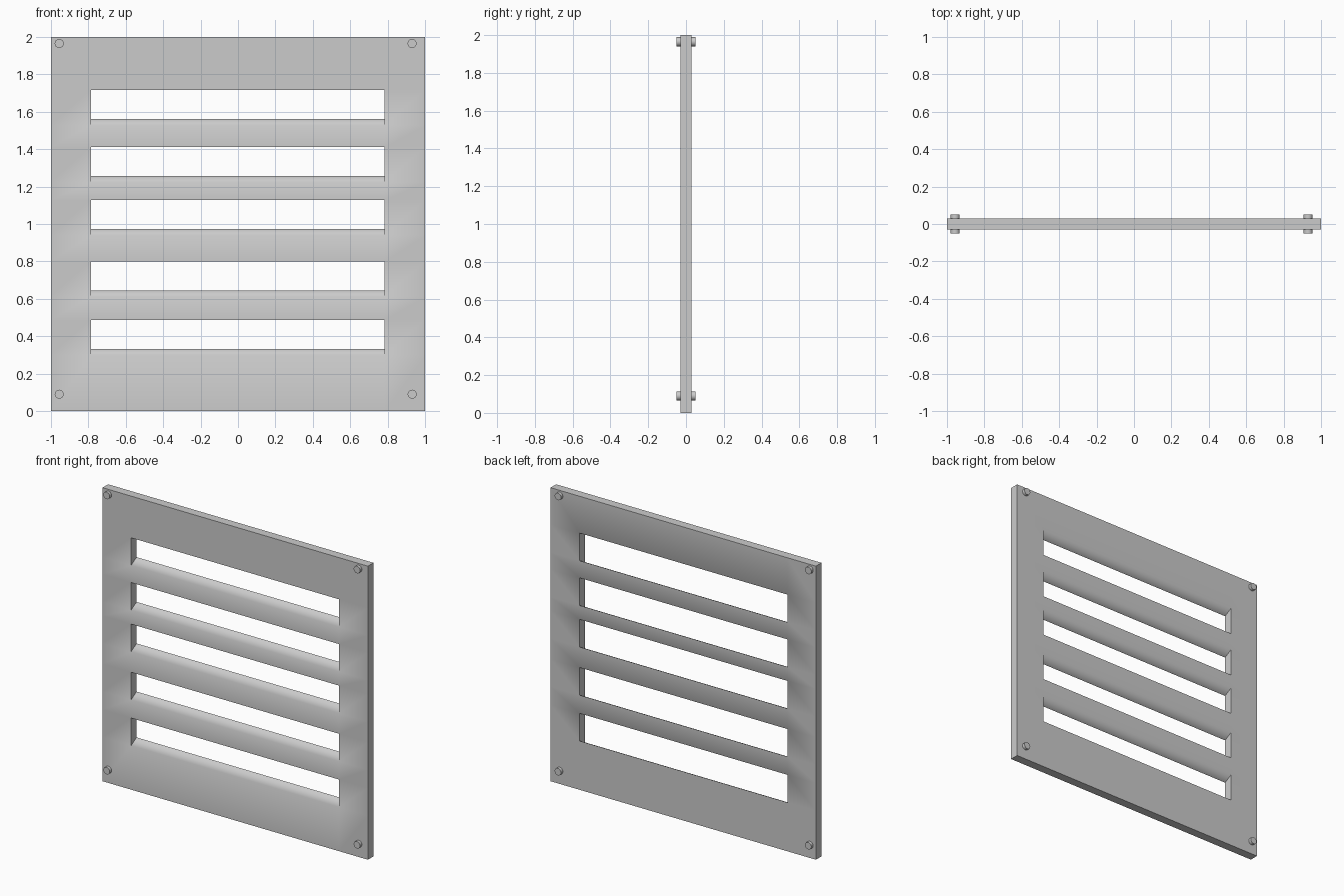
import bpy, bmesh, math

if "Cube" in bpy.data.objects:
    bpy.data.objects.remove(bpy.data.objects["Cube"])

HALF_T = 0.03                      # half panel thickness
RISE = 0.033                       # slots climb this much towards the back
SLOT_H = 0.188
SLOT_TOPS = [0.488, 0.80, 1.128, 1.411, 1.716]   # on the front face
XS = [-1.0, -0.785, 0.782, 1.0]


def finish(bm, name, angle):
    bmesh.ops.recalc_face_normals(bm, faces=bm.faces)
    mesh = bpy.data.meshes.new(name)
    bm.to_mesh(mesh)
    bm.free()
    obj = bpy.data.objects.new(name, mesh)
    bpy.context.collection.objects.link(obj)
    bpy.ops.object.select_all(action='DESELECT')
    obj.select_set(True)
    bpy.context.view_layer.objects.active = obj
    bpy.ops.object.shade_smooth_by_angle(angle=math.radians(angle))
    return obj


# Vent panel: a front and a back grid, open at the slots, joined by walls
bm = bmesh.new()
inner = [z for top in SLOT_TOPS for z in (top - SLOT_H, top)]


def grid(y, shift):
    zs = [0.0] + [z + shift for z in inner] + [2.0]
    return [[bm.verts.new((x, y, z)) for x in XS] for z in zs]


front, back = grid(-HALF_T, 0), grid(HALF_T, RISE)
rows = len(front) - 1


def is_slot(r, c):
    return c == 1 and r % 2 == 1


for r in range(rows):
    for c in range(3):
        if not is_slot(r, c):
            for g in (front, back):
                bm.faces.new((g[r][c], g[r][c + 1], g[r + 1][c + 1], g[r + 1][c]))

# Outer rim, sloped sills and slot side walls close every open edge
layer_pair = {f: b for fr, br in zip(front, back) for f, b in zip(fr, br)}
for e in [e for e in bm.edges if e.is_boundary and e.verts[0] in layer_pair]:
    a, b = e.verts
    bm.faces.new((a, b, layer_pair[b], layer_pair[a]))
finish(bm, "vent_panel", 65)

# Corner pins running through the panel
for row, z in (("lower", 0.09), ("upper", 1.965)):
    for side, x in (("left", -0.956), ("right", 0.931)):
        bm = bmesh.new()
        bmesh.ops.create_cone(bm, cap_ends=True, segments=24,
                              radius1=0.024, radius2=0.024, depth=0.1)
        pin = finish(bm, f"{row}_{side}_pin", 30)
        pin.rotation_euler.x = math.pi / 2
        pin.location = (x, 0, z)
